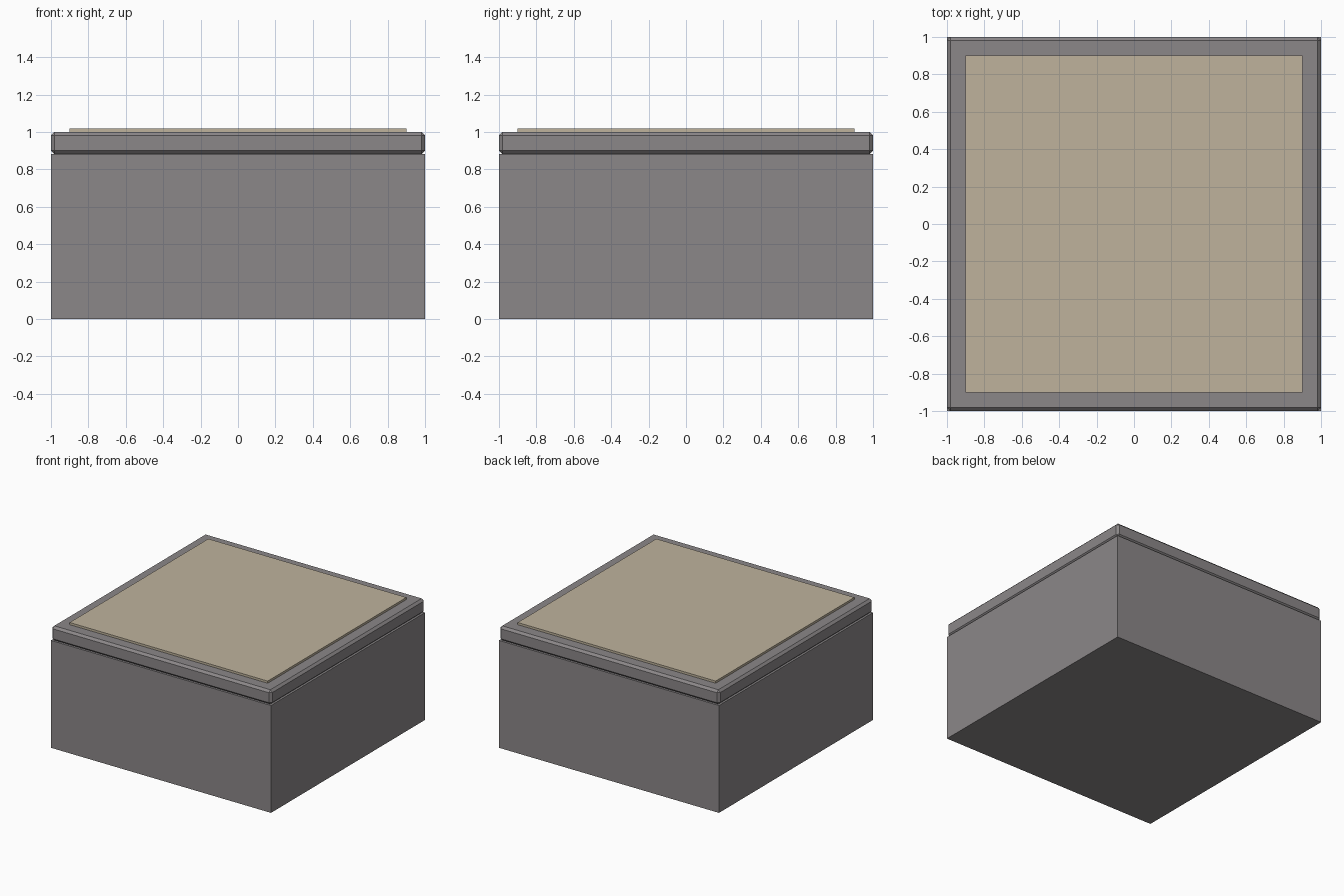
import bpy, bmesh

if "Cube" in bpy.data.objects:
    bpy.data.objects.remove(bpy.data.objects["Cube"])


def material(name, rgb):
    m = bpy.data.materials.new(name)
    m.diffuse_color = (*rgb, 1)
    m.use_nodes = True
    m.node_tree.nodes["Principled BSDF"].inputs["Base Color"].default_value = m.diffuse_color
    return m


def box(name, half, z0, z1, mat, chamfer=0):
    bm = bmesh.new()
    bmesh.ops.create_cube(bm, size=1)
    for v in bm.verts:
        v.co.x *= 2 * half
        v.co.y *= 2 * half
        v.co.z = z1 if v.co.z > 0 else z0
    if chamfer:
        bmesh.ops.bevel(bm, geom=bm.edges[:], offset=chamfer, segments=1,
                        profile=0.5, affect='EDGES')
    me = bpy.data.meshes.new(name)
    bm.to_mesh(me)
    bm.free()
    me.materials.append(mat)
    ob = bpy.data.objects.new(name, me)
    bpy.context.collection.objects.link(ob)
    return ob


grey = material("warm_grey", (0.26, 0.245, 0.25))
sand = material("sand_beige", (0.52, 0.45, 0.335))

# solid block, chamfered lid and thin top panel
box("base_block", 1.0, 0.0, 0.882, grey)
box("chamfered_lid", 1.0, 0.882, 1.0, grey, chamfer=0.018)
box("top_panel", 0.9, 1.0, 1.018, sand)
